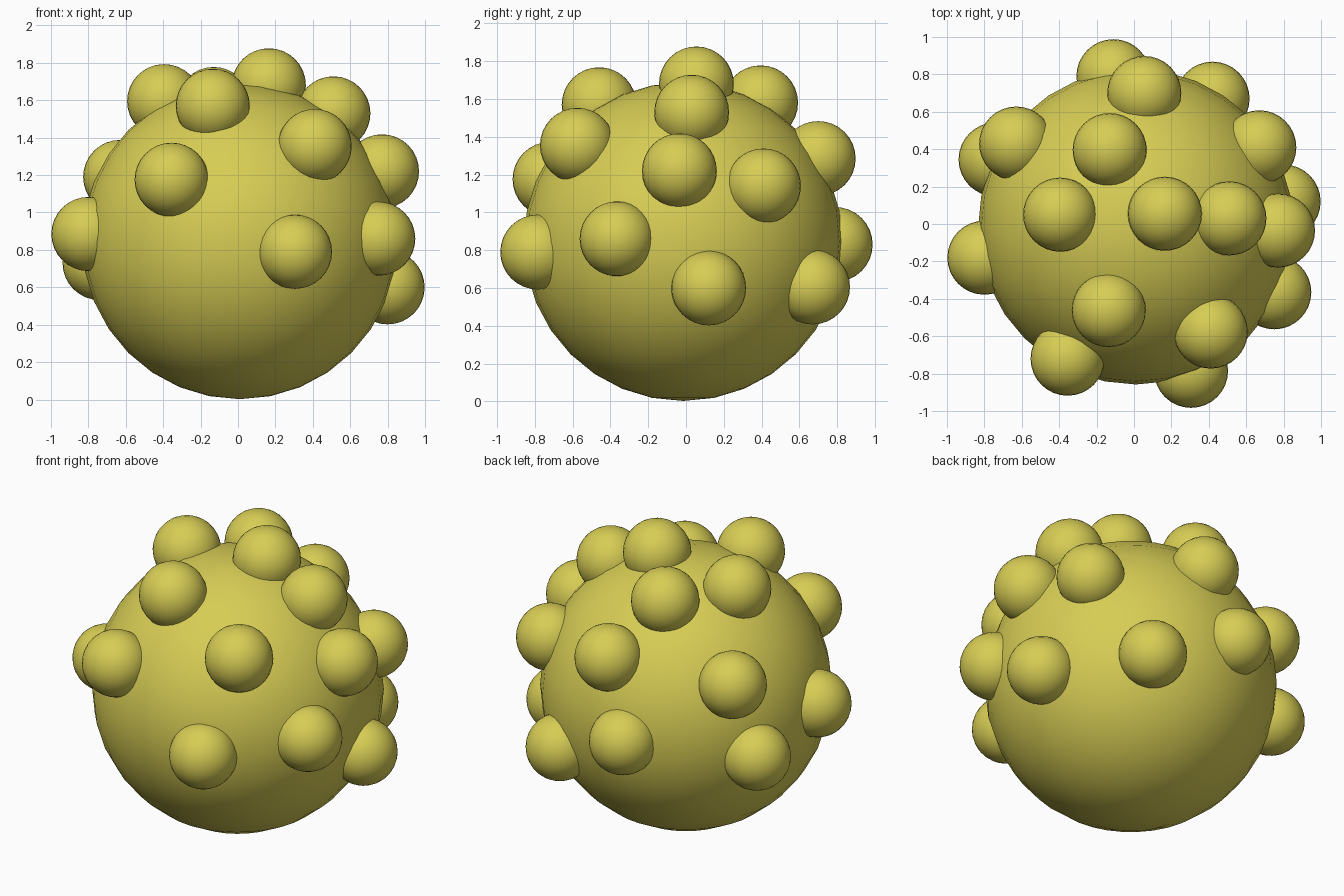
import bpy
from mathutils import Vector

mat = bpy.data.materials.new("mustard yellow")
mat.diffuse_color = (0.68, 0.61, 0.09, 1)


def ball(name, loc, radius, segments, rings):
    bpy.ops.mesh.primitive_uv_sphere_add(segments=segments, ring_count=rings,
                                         radius=radius, location=loc)
    ob = bpy.context.object
    ob.name = name
    ob.data.materials.append(mat)
    bpy.ops.object.shade_smooth()
    return ob


# large body sphere
ball("body", (0.01, -0.015, 0.845), 0.843, 32, 16)

# knobs half sunk into the upper part of the body
knobs = [
    (0.165, 0.055, 1.68), (-0.395, 0.05, 1.595), (0.51, 0.03, 1.53),
    (-0.13, 0.395, 1.58), (-0.135, -0.46, 1.57), (0.055, 0.70, 1.285),
    (0.41, -0.575, 1.355), (-0.63, 0.43, 1.19), (0.67, 0.41, 1.14),
    (0.77, -0.035, 1.22), (0.80, 0.12, 0.60), (0.75, -0.365, 0.86),
    (0.305, -0.785, 0.79), (-0.355, -0.72, 1.175), (-0.80, -0.18, 0.885),
    (-0.74, 0.345, 0.73), (-0.11, 0.79, 0.83), (0.42, 0.67, 0.605),
]
for i, p in enumerate(knobs):
    ball(f"knob_{i + 1}", Vector(p), 0.198, 32, 16)
